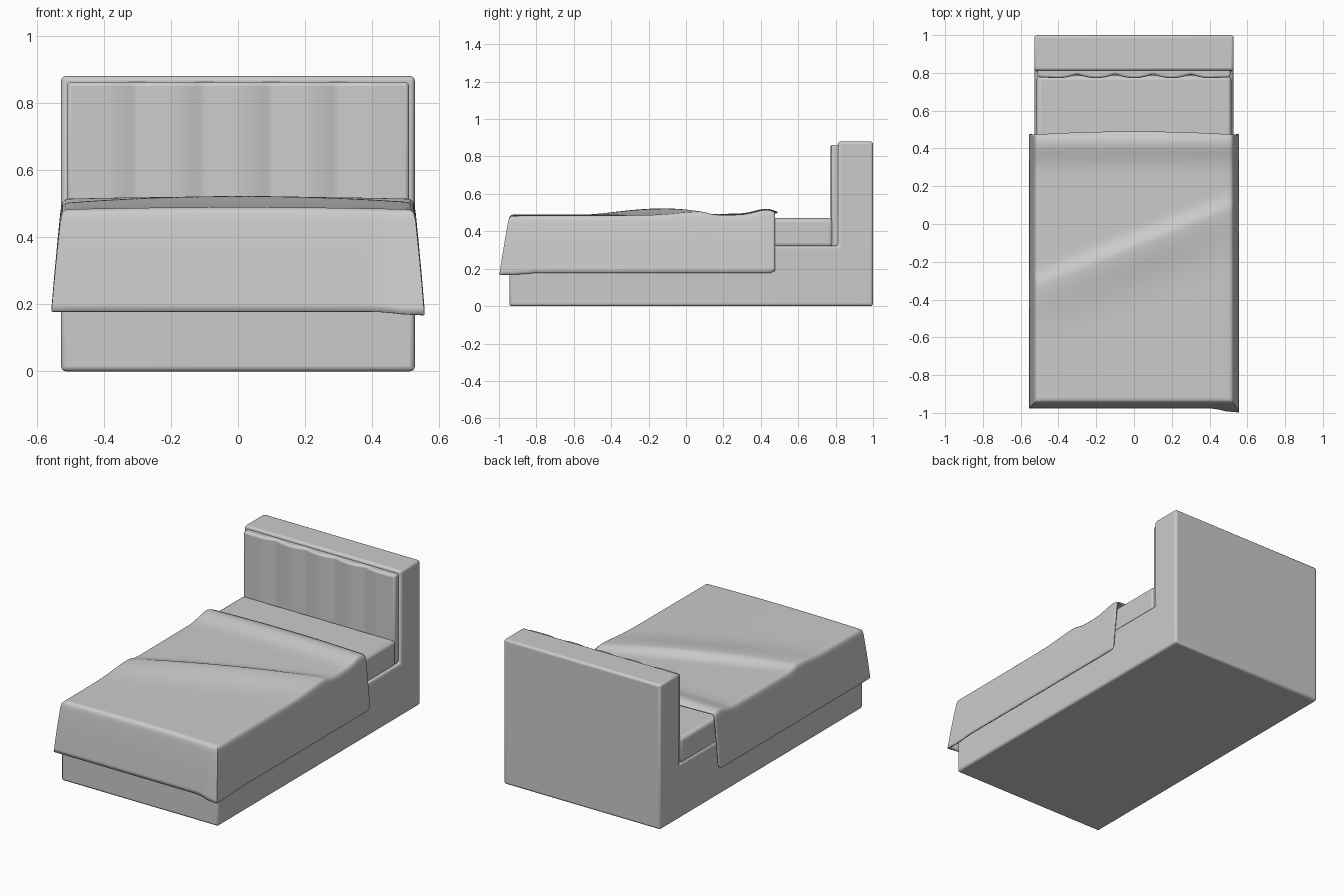
import bpy
import bmesh
import math

cube = bpy.data.objects.get("Cube")
if cube:
    bpy.data.objects.remove(cube, do_unlink=True)

grey = bpy.data.materials.new("soft grey")
grey.use_nodes = True
grey.diffuse_color = (0.6, 0.6, 0.6, 1)
grey.node_tree.nodes["Principled BSDF"].inputs["Base Color"].default_value = grey.diffuse_color


def finish(name, bm, bevel=0.0, segments=3, angle=35):
    """Turn a bmesh into a smooth shaded object with an optional bevel."""
    bmesh.ops.recalc_face_normals(bm, faces=bm.faces)
    mesh = bpy.data.meshes.new(name)
    bm.to_mesh(mesh)
    bm.free()
    mesh.materials.append(grey)
    ob = bpy.data.objects.new(name, mesh)
    bpy.context.collection.objects.link(ob)
    if bevel:
        mod = ob.modifiers.new("round edges", "BEVEL")
        mod.width, mod.segments = bevel, segments
        mod.limit_method, mod.angle_limit = "ANGLE", math.radians(40)
    bpy.ops.object.select_all(action="DESELECT")
    bpy.context.view_layer.objects.active = ob
    ob.select_set(True)
    bpy.ops.object.shade_smooth_by_angle(angle=math.radians(angle))
    return ob


def prism(points, offset):
    """Extrude a closed outline of 3D points along an offset."""
    bm = bmesh.new()
    face = bm.faces.new([bm.verts.new(p) for p in points])
    result = bmesh.ops.extrude_face_region(bm, geom=[face])
    verts = [g for g in result["geom"] if isinstance(g, bmesh.types.BMVert)]
    bmesh.ops.translate(bm, verts=verts, vec=offset)
    return bm


# Base and headboard in one L-shaped profile
HALF = 0.527
profile = [(-0.945, 0), (1, 0), (1, 0.88), (0.812, 0.88), (0.812, 0.322), (-0.945, 0.322)]
finish("bed_frame", prism([(-HALF, y, z) for y, z in profile], (2 * HALF, 0, 0)), 0.014)

# Mattress
outline = [(-0.515, -0.92, 0.315), (0.515, -0.92, 0.315), (0.515, 0.785, 0.315), (-0.515, 0.785, 0.315)]
finish("mattress", prism(outline, (0, 0, 0.155)), 0.022, 4)

# Headboard cushion with five soft vertical channels
W, STEPS = 0.51, 80
front = []
for i in range(STEPS + 1):
    x = -W + 2 * W * i / STEPS
    bulge = abs(math.cos(math.pi * x / 0.2 * 0.98)) if abs(x) < 0.4 else 0.8
    bulge = abs(math.cos(math.pi * x / 0.2)) if abs(x) < 0.4 else bulge + 0.2 * (0.5 - abs(x)) * 10
    front.append((x, 0.792 - 0.02 * min(bulge, 1), 0.318))
outline = [(W, 0.83, 0.318), (-W, 0.83, 0.318)] + front
finish("headboard_cushion", prism(outline, (0, 0, 0.544)), 0.012, 3, 50)


# Blanket: a rumpled top sheet with skirts on three sides
def top_height(x, y):
    d = y - (-0.125 + 0.4 * x)
    crest = 0.03 * (1 - 1.6 * x * x)
    fold = crest * math.exp(-(d / (0.17 if d < 0 else 0.055)) ** 2)
    roll = 0.026 * math.exp(-((y - 0.43) / (0.085 if y < 0.43 else 0.06)) ** 2)
    crown = 0.006 * (1 - (x / 0.5) ** 2)
    return 0.483 + fold + roll + crown + 0.004 * (y + 0.95)


NX, NY = 50, 110
XE, Y0, Y1 = 0.505, -0.925, 0.475
bm = bmesh.new()
grid = []
for j in range(NY + 1):
    row = []
    for i in range(NX + 1):
        x = -XE + 2 * XE * i / NX
        head = Y1 + 0.015 * (1 - (x / XE) ** 2)
        y = Y0 + (head - Y0) * j / NY
        row.append(bm.verts.new((x, y, top_height(x, y))))
    grid.append(row)
for j in range(NY):
    for i in range(NX):
        bm.faces.new((grid[j][i], grid[j][i + 1], grid[j + 1][i + 1], grid[j + 1][i]))

# Rim from head to foot on the right, across the foot, and back on the left
rim = [(grid[j][0], -1, 0) for j in range(NY, 0, -1)]
rim += [(grid[0][i], -1 if i == 0 else 1 if i == NX else 0, -1) for i in range(NX + 1)]
rim += [(grid[j][NX], 1, 0) for j in range(1, NY + 1)]

# Skirt rows: outward offset and share of the drop to the hem
rows = [(0.010, 0.008), (0.018, 0.032), (0.022, 0.075), (0.025, 0.13),
        (0.034, 0.4), (0.043, 0.7), (0.049, 0.93), (0.051, 1.0)]
last = [v for v, _, _ in rim]
for out, share in rows:
    ring = []
    for v, nx, ny in rim:
        x, y, z = v.co
        corner = max(0, (x - 0.38) / 0.125) ** 2 * max(0, (-0.8 - y) / 0.125)
        near_head = max(0, (y - 0.44) / 0.035)
        hem = 0.178 - 0.010 * corner + 0.012 * near_head ** 2
        ring.append(bm.verts.new((x + nx * out, y + ny * out - 0.022 * corner * share * (ny != 0),
                                  z + (hem - z) * share)))
    for a in range(len(ring) - 1):
        bm.faces.new((last[a], last[a + 1], ring[a + 1], ring[a]))
    last = ring
blanket = finish("blanket", bm, angle=45)
mod = blanket.modifiers.new("cloth thickness", "SOLIDIFY")
mod.thickness, mod.offset = 0.008, -1
blanket.modifiers.move(len(blanket.modifiers) - 1, 0)
